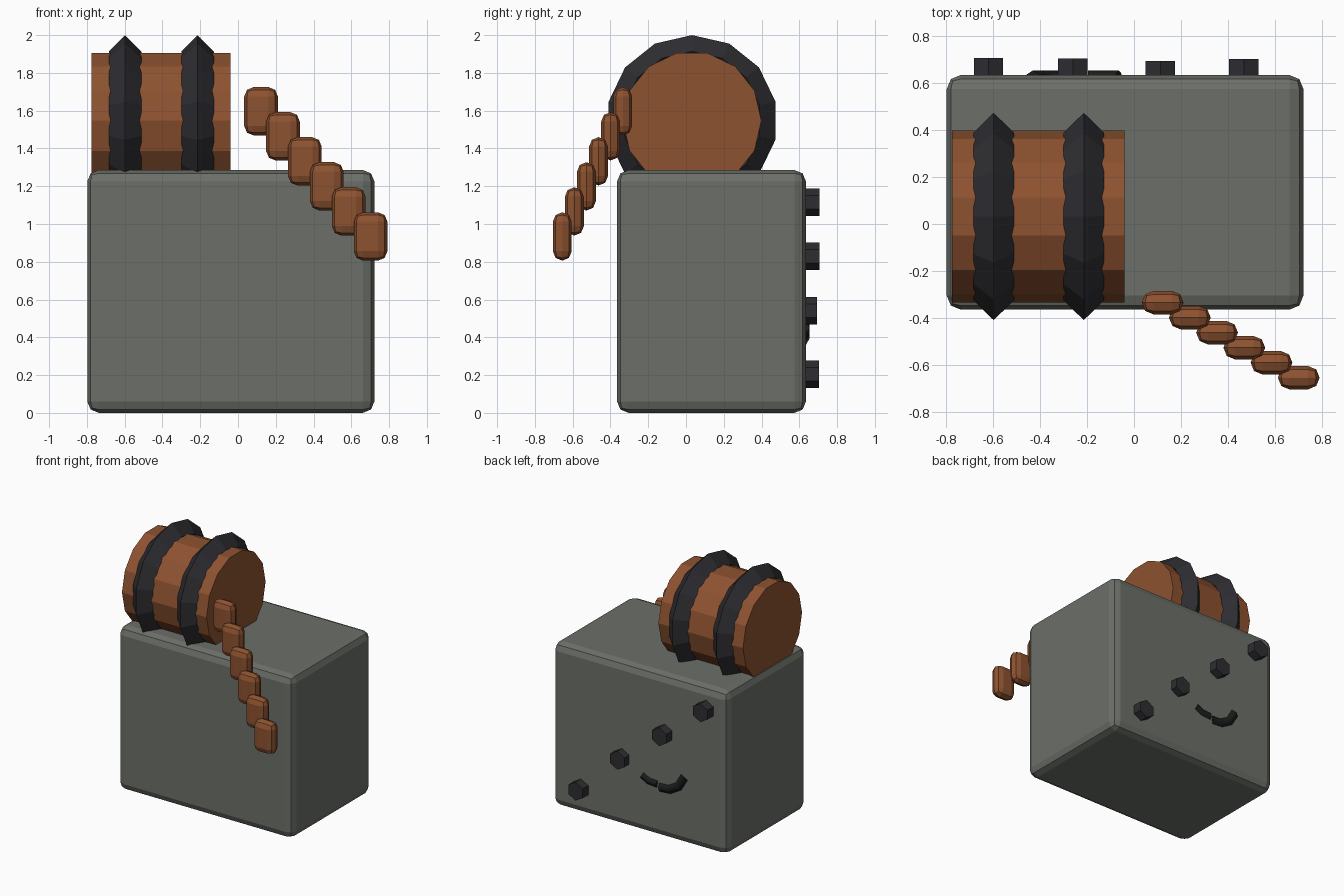
import bpy
from math import pi

if "Cube" in bpy.data.objects:
    bpy.data.objects.remove(bpy.data.objects["Cube"])


def material(name, rgb):
    m = bpy.data.materials.new(name)
    m.diffuse_color = (*rgb, 1)
    m.use_nodes = True
    m.node_tree.nodes["Principled BSDF"].inputs["Base Color"].default_value = m.diffuse_color
    return m


STONE = material("stone", (0.15, 0.16, 0.14))
WOOD = material("wood", (0.27, 0.085, 0.03))
IRON = material("iron", (0.027, 0.027, 0.032))
BLACK = material("black", (0.012, 0.012, 0.013))


def finish(name, mat):
    ob = bpy.context.object
    ob.name = name
    ob.data.materials.append(mat)
    return ob


def rounded_box(name, centre, size, bevel, mat):
    bpy.ops.mesh.primitive_cube_add(size=1, location=centre)
    ob = finish(name, mat)
    for v in ob.data.vertices:
        v.co = [c * s for c, s in zip(v.co, size)]
    mod = ob.modifiers.new("bevel", "BEVEL")
    mod.width = bevel
    mod.segments = 2
    return ob


def bent_strip(name, points, radius, mat):
    cu = bpy.data.curves.new(name, "CURVE")
    cu.dimensions = "3D"
    cu.bevel_depth = radius
    cu.bevel_resolution = 1
    cu.use_fill_caps = True
    sp = cu.splines.new("POLY")
    sp.points.add(len(points) - 1)
    for p, (x, z) in zip(sp.points, points):
        p.co = (x, 0.655 - radius, z, 1)
    ob = bpy.data.objects.new(name, cu)
    bpy.context.collection.objects.link(ob)
    cu.materials.append(mat)


# Main block
rounded_box("block", (-0.038, 0.135, 0.643), (1.52, 1.0, 1.285), 0.06, STONE)

# Barrel sunk into the top, with two pointed hoops
bpy.ops.mesh.primitive_cylinder_add(vertices=14, radius=0.367, depth=0.735,
                                    location=(-0.407, 0.032, 1.547),
                                    rotation=(0, pi / 2, 0))
finish("barrel", WOOD)
for i, x in enumerate((-0.598, -0.214)):
    bpy.ops.mesh.primitive_torus_add(major_segments=14, minor_segments=4,
                                     major_radius=0.367, minor_radius=0.086,
                                     location=(x, 0.032, 1.547),
                                     rotation=(0, pi / 2, 0))
    finish(f"barrel_hoop_{i + 1}", IRON)

# Descending row of rounded links
for i in range(6):
    t = i / 5
    centre = (0.122 + 0.58 * t, -0.335 - 0.32 * t, 1.597 - 0.663 * t)
    rounded_box(f"link_{i + 1}", centre, (0.178, 0.1, 0.256), 0.0498, WOOD)

# Diagonal line of hexagonal bolts on the back
for i, (x, z, end) in enumerate(((-0.62, 1.115, 0.708), (-0.26, 0.83, 0.706),
                                 (0.112, 0.54, 0.694), (0.468, 0.205, 0.704))):
    bpy.ops.mesh.primitive_cylinder_add(vertices=6, radius=0.0725, depth=0.12,
                                        location=(x, end - 0.06, z),
                                        rotation=(pi / 2, 0, 0))
    finish(f"bolt_{i + 1}", IRON)

# Curved scar in two pieces on the back
bent_strip("scar_short", [(-0.065, 0.45), (-0.12, 0.42), (-0.195, 0.415)], 0.03, BLACK)
bent_strip("scar_long", [(-0.215, 0.395), (-0.30, 0.40), (-0.38, 0.445),
                         (-0.43, 0.53)], 0.038, BLACK)
